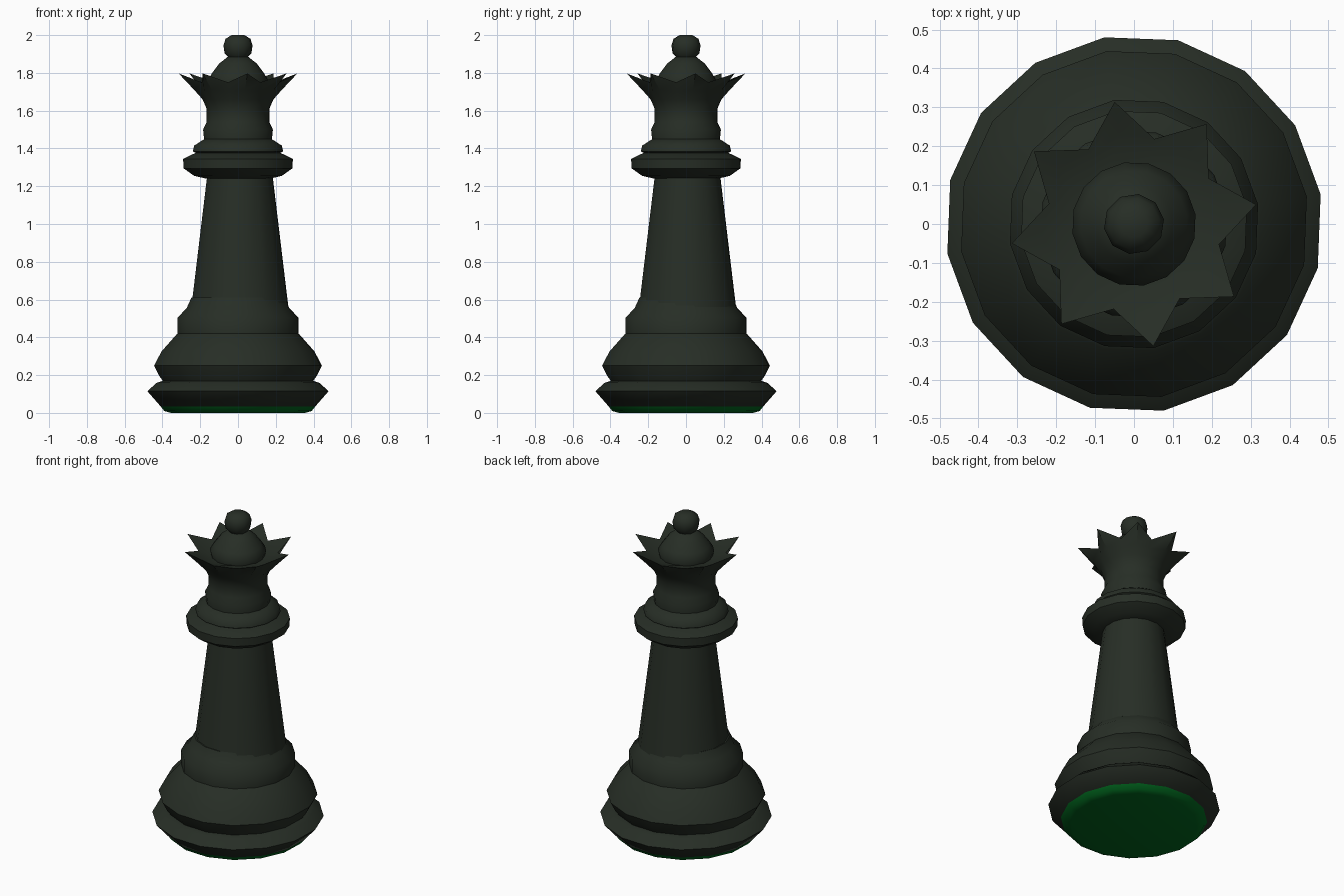
import bpy, bmesh, math

if "Cube" in bpy.data.objects:
    bpy.data.objects.remove(bpy.data.objects["Cube"], do_unlink=True)

TURN = math.radians(9)


def material(name, color):
    m = bpy.data.materials.new(name)
    m.use_nodes = True
    m.diffuse_color = (*color, 1)
    m.node_tree.nodes["Principled BSDF"].inputs["Base Color"].default_value = (*color, 1)
    return m


dark = material("dark grey green", (0.020, 0.027, 0.019))
felt = material("felt green", (0.0, 0.125, 0.012))


def lathe(name, profile, mat, sides=16, angle=50):
    """Turn a profile of (r, z), or (r, z, r2, z2) where every second column differs."""
    bm = bmesh.new()
    rings = []
    for p in profile:
        ring = []
        for i in range(sides):
            r, z = p[-2:] if i % 2 else p[:2]
            a = TURN + math.tau * i / sides
            ring.append(bm.verts.new((r * math.cos(a), r * math.sin(a), z)))
        rings.append(ring)
    for low, high in zip(rings, rings[1:]):
        for i in range(sides):
            j = (i + 1) % sides
            bm.faces.new((low[i], low[j], high[j], high[i]))
    bm.faces.new(rings[0][::-1])
    bm.faces.new(rings[-1])
    bmesh.ops.recalc_face_normals(bm, faces=bm.faces)
    mesh = bpy.data.meshes.new(name)
    bm.to_mesh(mesh)
    bm.free()
    obj = bpy.data.objects.new(name, mesh)
    bpy.context.collection.objects.link(obj)
    mesh.materials.append(mat)
    bpy.ops.object.select_all(action="DESELECT")
    obj.select_set(True)
    bpy.context.view_layer.objects.active = obj
    bpy.ops.object.shade_smooth_by_angle(angle=math.radians(angle))
    return obj


# Felt pad under the foot
lathe("felt_pad", [(0.36, 0), (0.395, 0.01), (0.415, 0.035)], felt)

# Foot ring and swelling base
lathe("foot_ring", [(0.415, 0.035), (0.486, 0.115), (0.435, 0.16), (0.40, 0.17)], dark)
lathe("base", [(0.40, 0.165), (0.425, 0.2), (0.45, 0.25), (0.41, 0.325), (0.33, 0.415),
               (0.323, 0.42), (0.323, 0.505), (0.275, 0.555), (0.25, 0.61)], dark)

# Tapered shaft, set slightly off the axis
shaft = lathe("shaft", [(0.26, 0.56), (0.176, 1.25)], dark)
shaft.location = (0.01, 0.008, 0)

# Collar and the small ring above it
lathe("collar", [(0.17, 1.24), (0.235, 1.255), (0.292, 1.295), (0.294, 1.345), (0.22, 1.38)], dark)
lathe("collar_ring", [(0.215, 1.37), (0.242, 1.385), (0.235, 1.415), (0.18, 1.45)], dark)

# Neck flaring into an eight-pointed crown
lathe("crown", [(0.18, 1.43), (0.187, 1.5), (0.168, 1.54), (0.168, 1.61), (0.19, 1.66),
                (0.235, 1.71, 0.21, 1.70), (0.318, 1.797, 0.225, 1.75),
                (0.24, 1.765, 0.20, 1.74), (0.14, 1.73)], dark)

# Dome and finial ball
lathe("dome", [(0.15, 1.72), (0.16, 1.765), (0.138, 1.80), (0.10, 1.85), (0.055, 1.885)], dark)
lathe("finial", [(0.05, 1.88), (0.072, 1.905), (0.078, 1.945), (0.067, 1.98), (0.035, 2.0)],
      dark, sides=10)
